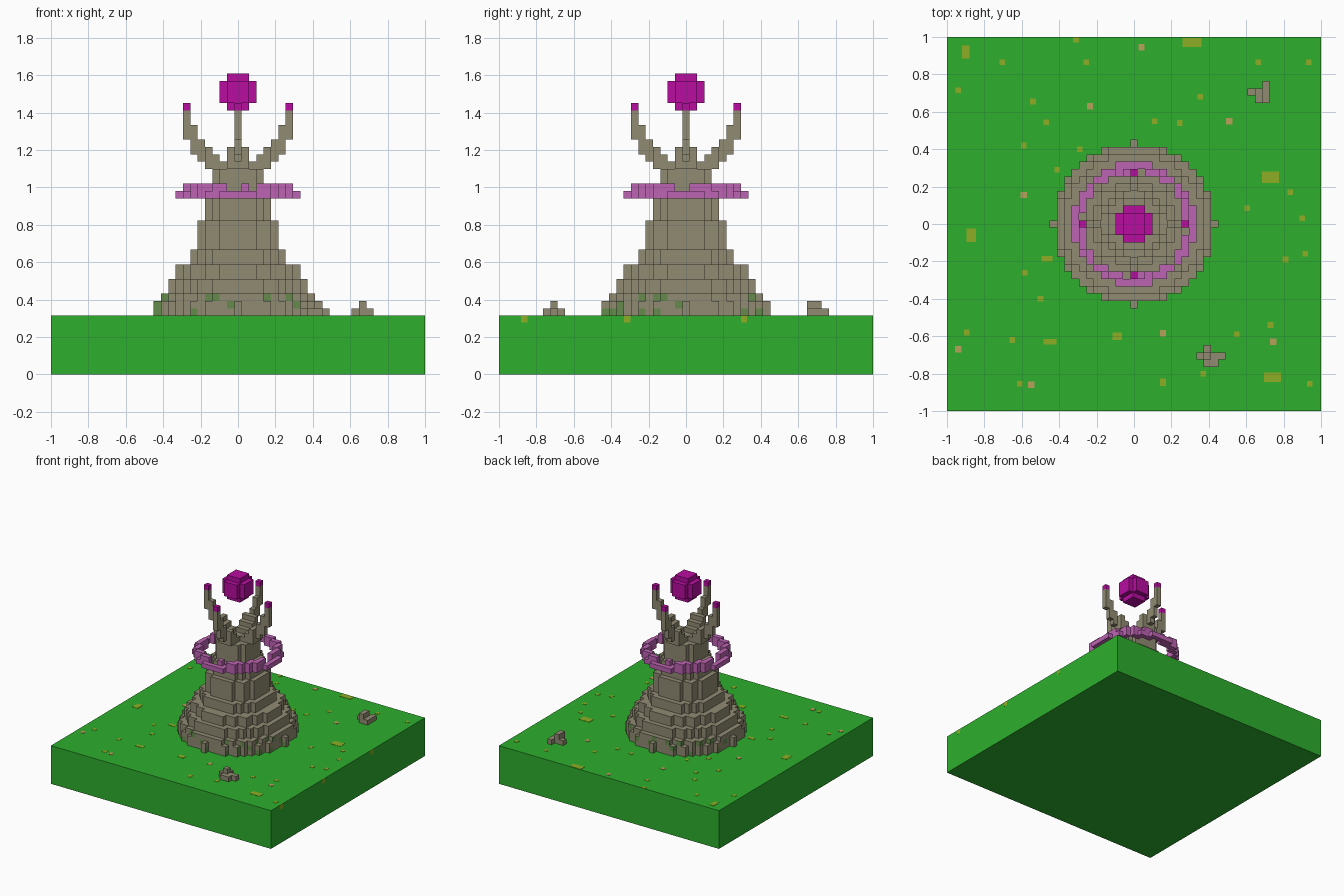
import bpy, bmesh, math, random

random.seed(4)
if "Cube" in bpy.data.objects:
    bpy.data.objects.remove(bpy.data.objects["Cube"], do_unlink=True)

V = 2 / 51          # size of one block
GROUND = 8          # ground level in blocks


def material(name, rgb):
    m = bpy.data.materials.new(name)
    m.use_nodes = True
    col = (*rgb, 1)
    m.diffuse_color = col
    m.node_tree.nodes["Principled BSDF"].inputs["Base Color"].default_value = col
    return m


grass = material("grass green", (0.026, 0.43, 0.026))
stone = material("grey brown stone", (0.285, 0.258, 0.17))
moss = material("moss green", (0.13, 0.26, 0.075))
magenta = material("magenta crystal", (0.479, 0.004, 0.352))
pink = material("pink ring", (0.515, 0.127, 0.456))
olive = material("yellow green patch", (0.27, 0.43, 0.018))
tan = material("tan patch", (0.47, 0.36, 0.10))


def blocks(name, cells, mats, rule=None):
    """Mesh of the outer faces of a set of (x, y, z) blocks."""
    cells = set(cells)
    bm = bmesh.new()
    verts = {}
    for cell in sorted(cells):
        for a in range(3):
            b, c = (a + 1) % 3, (a + 2) % 3
            for s in (-1, 1):
                near = list(cell)
                near[a] += s
                if tuple(near) in cells:
                    continue
                quad = []
                for u, w in ((0, 0), (1, 0), (1, 1), (0, 1))[::s]:
                    p = list(cell)
                    p[a] += (s + 1) // 2
                    p[b] += u
                    p[c] += w
                    p = tuple(p)
                    if p not in verts:
                        verts[p] = bm.verts.new(((p[0] - .5) * V, (p[1] - .5) * V, p[2] * V))
                    quad.append(verts[p])
                face = bm.faces.new(quad)
                if rule:
                    face.material_index = rule(cell, a)
    return finish(name, bm, mats)


def finish(name, bm, mats):
    me = bpy.data.meshes.new(name)
    bm.to_mesh(me)
    bm.free()
    for m in mats:
        me.materials.append(m)
    ob = bpy.data.objects.new(name, me)
    bpy.context.collection.objects.link(ob)
    return ob


def add_box(bm, centre, size):
    made = bmesh.ops.create_cube(bm, size=1)["verts"]
    bmesh.ops.scale(bm, vec=size, verts=made)
    bmesh.ops.translate(bm, vec=centre, verts=made)


def disc(r2, z0, z1):
    n = int(math.sqrt(r2))
    return {(x, y, z) for x in range(-n, n + 1) for y in range(-n, n + 1)
            for z in range(z0, z1) if x * x + y * y <= r2}


def four_ways(cells):
    out = set()
    for x, y, z in cells:
        out |= {(x, y, z), (-y, x, z), (-x, -y, z), (y, -x, z)}
    return out


# Ground slab
bm = bmesh.new()
add_box(bm, (0, 0, GROUND * V / 2), (2, 2, GROUND * V))
finish("ground_slab", bm, [grass])

# Ground patches: small spots, larger blotches and spots on the slab edges
spots = [(-.31, .985), (-.705, .865), (-.255, .865), (-.94, .715), (-.54, .655), (-.47, .545),
         (.11, .55), (.245, .54), (.355, .68), (.665, .865), (.935, .865), (-.59, .42), (-.41, .29),
         (-.29, .4), (.835, .17), (.605, .085), (.9, .03), (-.5, -.4), (-.585, -.26), (-.895, -.58),
         (.55, -.59), (.73, -.54), (.81, -.19), (.915, -.16), (.94, -.855), (.37, -.8),
         (-.61, -.855), (-.65, -.62)]
blotches = [(-.9, .92, .04, .07), (.31, .97, .10, .05), (.73, .25, .09, .06), (-.87, -.06, .05, .07),
            (-.465, -.185, .06, .03), (-.45, -.63, .07, .03), (-.09, -.6, .05, .04),
            (.74, -.82, .09, .05), (.155, -.845, .03, .04)]
tans = [(.04, .945), (-.235, .63), (.51, .55), (-.59, .155), (-.94, -.67), (-.55, -.86),
        (.155, -.585), (.745, -.63)]
top = GROUND * V
bm = bmesh.new()
for x, y in spots:
    add_box(bm, (x, y, top), (.03, .03, .004))
for x, y, w, h in blotches:
    add_box(bm, (x, y, top), (w, h, .004))
for y in (-.865, -.315, .31):
    add_box(bm, (.999, y, top - .018), (.004, .034, .036))
finish("grass_patches", bm, [olive])
bm = bmesh.new()
for x, y in tans:
    add_box(bm, (x, y, top), (.034, .034, .004))
finish("tan_patches", bm, [tan])

# Stepped stone tower with moss on the lowest walls
tower = set()
for r2, z0, z1 in ((121, 8, 10), (113, 10, 11), (90, 11, 13), (72, 13, 15), (45, 15, 17),
                   (32, 17, 21), (20, 21, 24), (13, 24, 28)):
    tower |= disc(r2, z0, z1)
blocks("stone_tower", tower, [stone, moss],
       lambda c, a: int(a < 2 and c[2] < 11 and random.random() < .15))

# Four curved prongs: (distance, bottom, top, half width)
prong = set()
for d, z0, z1, w in ((2, 28, 29, 1), (3, 28, 30, 1), (4, 28, 31, 1), (5, 29, 32, 0),
                     (6, 30, 34, 0), (7, 32, 36, 0)):
    prong |= {(d, y, z) for y in range(-w, w + 1) for z in range(z0, z1)}
blocks("prongs", four_ways(prong), [stone])
blocks("prong_tips", four_ways({(7, 0, 36)}), [magenta])

# Floating orb: a block ball with its edges cut away
R = range(-2, 3)
blocks("orb", {(x, y, z + 38) for x in R for y in R for z in R
               if [abs(x), abs(y), abs(z)].count(2) <= 1}, [magenta])

# Floating ring with raised blocks along its top
ring = disc(68, 24, 25) - disc(50, 24, 25)
bumps = {(x, y, 25) for x, y, z in ring
         if max(abs(x), abs(y)) < 8 and (x + 2 * y) % 3 != 0}
bumps |= four_ways({(7, 1, 25), (7, -2, 25), (7, 1, 24), (7, -2, 24)})
blocks("floating_ring", ring | bumps, [pink])

# Loose rocks
rock_a = {(x, -18, 8) for x in range(9, 13)} | {(10, -17, 8), (10, -19, 8), (11, -19, 8), (10, -18, 9)}
rock_b = {(x, 18, 8) for x in range(16, 19)} | {(17, 17, 8), (18, 17, 8), (18, 19, 8),
                                                (17, 17, 9), (17, 18, 9)}
blocks("front_rock", rock_a, [stone])
blocks("back_rock", rock_b, [stone])
